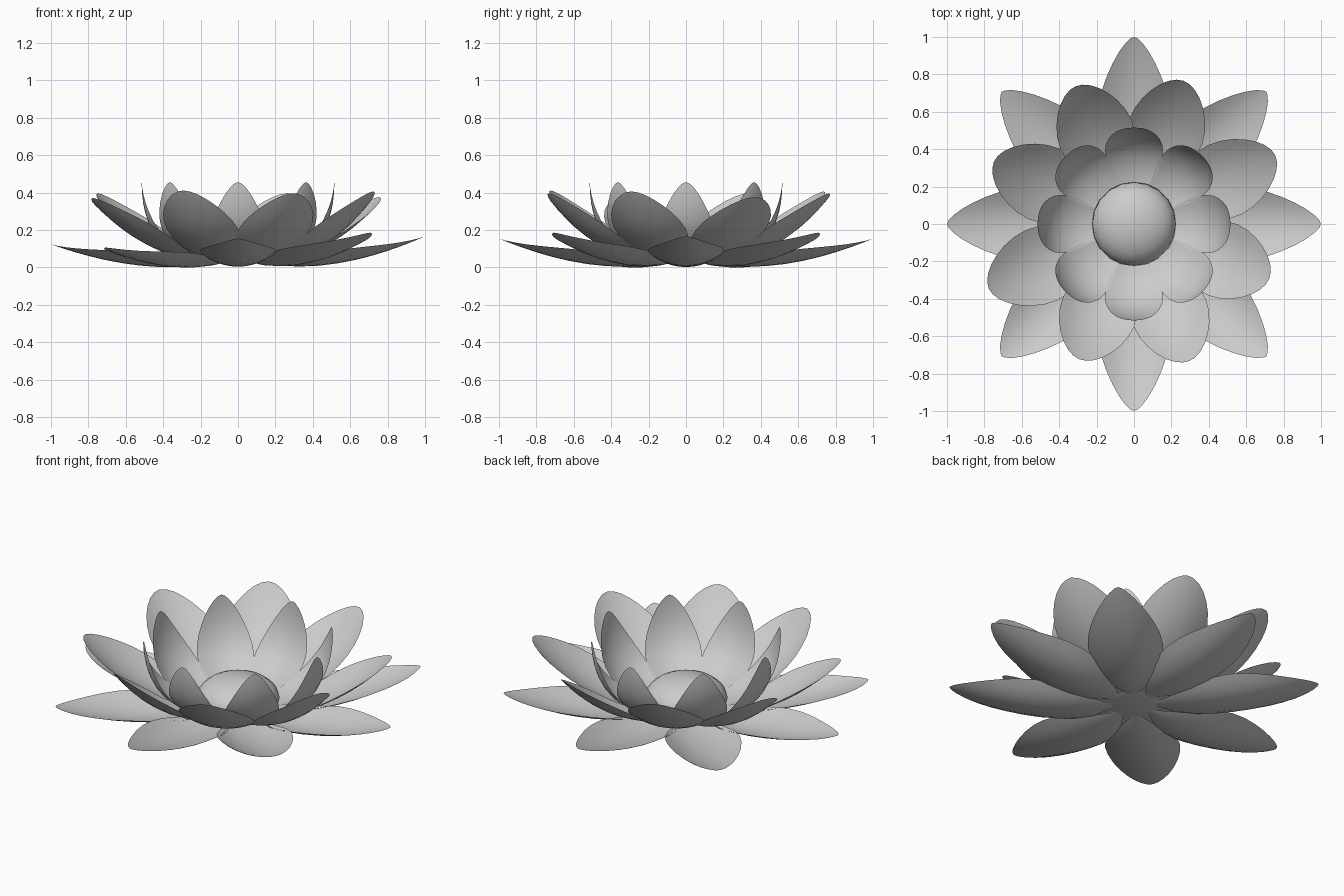
import bpy, bmesh, math
from mathutils import Vector, Matrix

if "Cube" in bpy.data.objects:
    bpy.data.objects.remove(bpy.data.objects["Cube"])

parts = []


def finish(name, bm):
    me = bpy.data.meshes.new(name)
    bm.to_mesh(me)
    bm.free()
    for p in me.polygons:
        p.use_smooth = True
    ob = bpy.data.objects.new(name, me)
    bpy.context.collection.objects.link(ob)
    parts.append(ob)


def petal(name, angle, p0, p1, p2, half, cup, peak, base, blunt, rows=12, cols=8):
    """Cupped leaf along a quadratic curve in the radius/height plane."""
    p0, p1, p2 = Vector(p0), Vector(p1), Vector(p2)
    bm = bmesh.new()
    rot = Matrix.Rotation(math.radians(angle), 3, 'Z')
    grid = []
    for i in range(rows + 1):
        t = math.sin(math.pi / 2 * i / rows)  # closer rows near the tip
        c = p0 * (1 - t) ** 2 + p1 * 2 * t * (1 - t) + p2 * t * t
        d = ((p1 - p0) * (1 - t) + (p2 - p1) * t).normalized()
        n = Vector((-d.y, d.x))
        u = t ** peak
        k = max(0.0, math.sin(math.pi * u)) ** (base if u < 0.5 else blunt)
        if i == 0:
            k = 0.12
        row = []
        for j in range(cols + 1):
            s = 2 * j / cols - 1
            q = c + n * cup * (s * k) ** 2
            row.append(bm.verts.new(rot @ Vector((q.x, s * k * half, q.y))))
        grid.append(row)
    for a, b in zip(grid, grid[1:]):
        for j in range(cols):
            bm.faces.new((a[j], b[j], b[j + 1], a[j + 1]))
    bmesh.ops.remove_doubles(bm, verts=bm.verts, dist=1e-4)
    bmesh.ops.dissolve_degenerate(bm, dist=1e-5, edges=bm.edges)
    finish(name, bm)


# Outer ring: wide, almost flat; slightly higher on the right
outer_tips = (0.17, 0.19, 0.158, 0.11, 0.127, 0.11, 0.158, 0.19)
for i, tip in enumerate(outer_tips):
    petal(f"outer_petal_{i + 1}", 45 * i, (0.12, 0.03), (0.5, -0.05), (1.0, tip),
          0.203, 0.07, 1.0, 0.8, 0.65)

# Middle ring: broad, blunt, rising; angle, reach and height a little irregular
middle = ((26, 0.84, 0.38), (71, 0.81, 0.4), (113, 0.8, 0.41), (156, 0.82, 0.4),
          (204, 0.85, 0.375), (248, 0.78, 0.415), (292, 0.79, 0.4), (338, 0.78, 0.41))
for i, (a, r, z) in enumerate(middle):
    petal(f"middle_petal_{i + 1}", a, (0.12, 0.035), (0.5, 0.02), (r, z),
          0.206, 0.055, 1.35, 0.75, 0.52)

# Inner ring: upright cups with broad bases
for i in range(8):
    petal(f"inner_petal_{i + 1}", 45 * i, (0.1, 0.04), (0.515, 0.025), (0.515, 0.46),
          0.155, 0.035, 1.05, 0.6, 0.6)

# Centre dome with a tapered underside, turned from a profile
profile = [(0.12, 0.03), (0.2, 0.055)]
profile += [(0.225 * math.cos(math.radians(e)), 0.08 + 0.135 * math.sin(math.radians(e)))
            for e in range(0, 90, 15)]
bm = bmesh.new()
N = 20
rings = [[bm.verts.new((r * math.cos(2 * math.pi * k / N), r * math.sin(2 * math.pi * k / N), z))
          for k in range(N)] for r, z in profile]
for a, b in zip(rings, rings[1:]):
    for k in range(N):
        bm.faces.new((a[k], a[(k + 1) % N], b[(k + 1) % N], b[k]))
top = bm.verts.new((0, 0, 0.215))
for k in range(N):
    bm.faces.new((rings[-1][k], rings[-1][(k + 1) % N], top))
bm.faces.new(list(reversed(rings[0])))
finish("seed_dome", bm)

# Rest the flower on the ground
low = min(v.co.z for o in parts for v in o.data.vertices)
for o in parts:
    o.data.transform(Matrix.Translation((0, 0, -low)))
